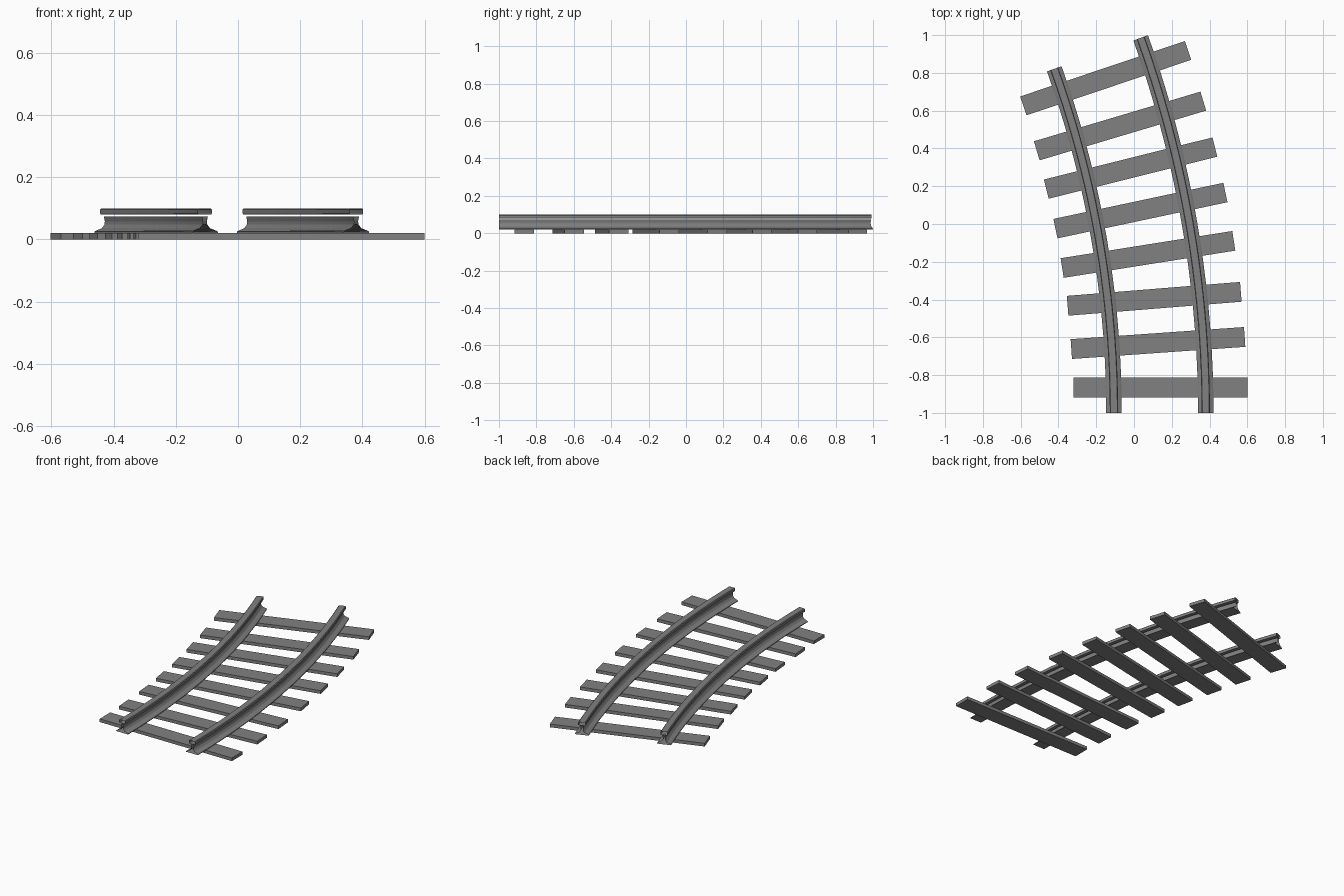
import bpy, bmesh
from math import radians, cos, sin
from mathutils import Matrix, Vector

default = bpy.data.objects.get("Cube")
if default:
    bpy.data.objects.remove(default, do_unlink=True)

# One plain grey for the whole track
grey = bpy.data.materials.new("track_grey")
grey.use_nodes = True
grey.diffuse_color = (0.22, 0.22, 0.22, 1)
grey.node_tree.nodes["Principled BSDF"].inputs["Base Color"].default_value = (0.22, 0.22, 0.22, 1)

CURVE_X = -5.51          # centre of the bend
SWEEP = radians(19.7)
STEPS = 18


def finish(bm, name):
    bmesh.ops.recalc_face_normals(bm, faces=bm.faces[:])
    mesh = bpy.data.meshes.new(name)
    bm.to_mesh(mesh)
    bm.free()
    mesh.materials.append(grey)
    obj = bpy.data.objects.new(name, mesh)
    bpy.context.collection.objects.link(obj)
    return obj


def sweep(name, half, radius, closed):
    """Mirror a half profile (offset, z) and sweep it round the bend."""
    profile = half + [(-x, z) for x, z in reversed(half)]
    bm = bmesh.new()
    rings = []
    for i in range(STEPS + 1):
        a = SWEEP * i / STEPS
        rings.append([bm.verts.new((CURVE_X + (radius + x) * cos(a),
                                    (radius + x) * sin(a) - 1, z))
                      for x, z in profile])
    n = len(profile)
    for r, s in zip(rings, rings[1:]):
        for j in range(n if closed else n - 1):
            k = (j + 1) % n
            bm.faces.new((r[j], r[k], s[k], s[j]))
    return finish(bm, name)


# Rails: a closed head over a flared web and foot
head = [(0.020, 0.080), (0.022, 0.084), (0.022, 0.096), (0.018, 0.100)]
web = [(0.009, 0.073), (0.006, 0.058), (0.007, 0.048), (0.016, 0.036),
       (0.036, 0.028), (0.041, 0.025), (0.041, 0.021)]
for side, start in (("left", 0.38), ("right", -0.106)):
    radius = start - CURVE_X
    sweep(side + "_rail_head", head, radius, True)
    sweep(side + "_rail_web", web, radius, False)

# Sleepers: x, y and turn in degrees
sleepers = [(0.14, -0.865, 0), (0.127, -0.63, 4), (0.107, -0.396, 4.6),
            (0.074, -0.161, 9), (0.034, 0.071, 12), (-0.018, 0.296, 14),
            (-0.074, 0.519, 16.6), (-0.15, 0.772, 18.6)]
for i, (x, y, turn) in enumerate(sleepers, 1):
    bm = bmesh.new()
    place = (Matrix.Translation(Vector((x, y, 0.01)))
             @ Matrix.Rotation(radians(turn), 4, "Z")
             @ Matrix.Diagonal((0.92, 0.105, 0.02, 1)))
    bmesh.ops.create_cube(bm, size=1, matrix=place)
    finish(bm, f"sleeper_{i}")
